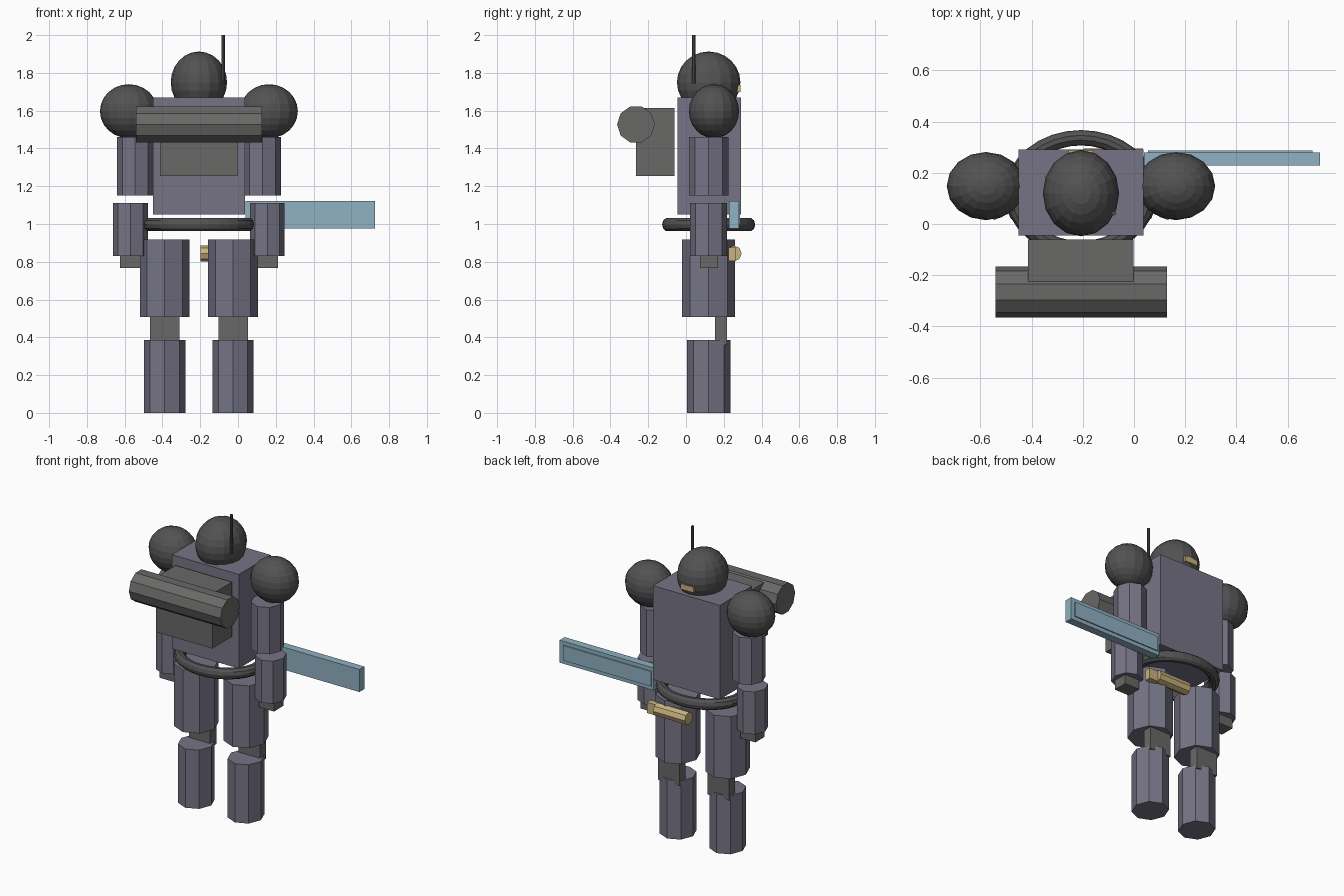
import bpy
import math
from mathutils import Vector

if "Cube" in bpy.data.objects:
    bpy.data.objects.remove(bpy.data.objects["Cube"], do_unlink=True)


def material(name, r, g, b):
    mat = bpy.data.materials.new(name)
    mat.use_nodes = True
    mat.diffuse_color = (r, g, b, 1)
    mat.node_tree.nodes["Principled BSDF"].inputs["Base Color"].default_value = (r, g, b, 1)
    return mat


DARK = material("charcoal", 0.085, 0.085, 0.085)
GRAY = material("iron gray", 0.14, 0.14, 0.137)
ARMOR = material("violet gray", 0.18, 0.175, 0.235)
BLUE = material("pale blue", 0.28, 0.44, 0.54)
GOLD = material("brass", 0.58, 0.45, 0.21)

MID_X, MID_Y = -0.207, 0.12  # body axis


def finish(name, mat, scale=(1, 1, 1)):
    obj = bpy.context.object
    obj.name = name
    obj.scale = scale
    obj.data.materials.append(mat)
    return obj


def box(name, mat, low, high):
    low, high = Vector(low), Vector(high)
    bpy.ops.mesh.primitive_cube_add(size=1, location=(low + high) / 2)
    return finish(name, mat, high - low)


def ball(name, mat, center, radii):
    bpy.ops.mesh.primitive_uv_sphere_add(segments=16, ring_count=12, radius=1, location=center)
    return finish(name, mat, radii)


def post(name, mat, x, y, bottom, top, rx, ry, sides=8):
    bpy.ops.mesh.primitive_cylinder_add(vertices=sides, radius=1, depth=top - bottom,
                                        location=(x, y, (bottom + top) / 2))
    return finish(name, mat, (rx, ry, 1))


def bar(name, mat, x0, x1, y, z, radius, sides):
    bpy.ops.mesh.primitive_cylinder_add(vertices=sides, radius=radius, depth=x1 - x0,
                                        location=((x0 + x1) / 2, y, z),
                                        rotation=(0, math.pi / 2, 0))
    return finish(name, mat)


# Torso, head and belt
box("torso", ARMOR, (-0.45, -0.045, 1.05), (0.037, 0.29, 1.67))
ball("head", DARK, (MID_X, MID_Y, 1.75), (0.149, 0.168, 0.163))
box("visor", GOLD, (-0.255, 0.24, 1.7), (-0.16, 0.288, 1.735))
post("antenna", DARK, -0.078, 0.042, 1.745, 2.0, 0.009, 0.009)
bpy.ops.mesh.primitive_torus_add(major_segments=32, minor_segments=10, major_radius=0.261,
                                 minor_radius=0.036, location=(MID_X, MID_Y, 0.997))
finish("belt_ring", DARK, (1, 0.83, 1))

# Paired limbs
for side, s in (("left", 1), ("right", -1)):
    ball(side + "_shoulder", DARK, (MID_X + s * 0.371, 0.148, 1.597), (0.153, 0.133, 0.143))
    post(side + "_upper_arm", ARMOR, MID_X + s * 0.337, MID_Y, 1.152, 1.46, 0.097, 0.104)
    post(side + "_forearm", ARMOR, MID_X + s * 0.362, MID_Y, 0.83, 1.11, 0.092, 0.098)
    hand_x = MID_X + s * 0.364
    box(side + "_hand", GRAY, (hand_x - 0.054, 0.073, 0.768), (hand_x + 0.054, 0.17, 0.87))
    leg_x = MID_X + s * 0.181
    post(side + "_thigh", ARMOR, leg_x, MID_Y, 0.508, 0.918, 0.132, 0.14)
    box(side + "_knee", GRAY, (leg_x - 0.078, 0.153, 0.36), (leg_x + 0.078, 0.217, 0.54))
    post(side + "_shin", ARMOR, leg_x, MID_Y, 0, 0.387, 0.109, 0.115)

# Pack with a horizontal roll
box("pack", GRAY, (-0.413, -0.265, 1.255), (-0.002, -0.06, 1.615))
bar("pack_roll", GRAY, -0.54, 0.128, -0.265, 1.527, 0.1, 10)

# Blade with a raised panel
box("blade", BLUE, (0.04, 0.228, 0.975), (0.725, 0.28, 1.123))
box("blade_panel", BLUE, (0.054, 0.275, 1.0), (0.697, 0.287, 1.098))

# Sidearm
bar("sidearm_barrel", GOLD, -0.198, 0.035, 0.253, 0.844, 0.042, 8)
box("sidearm_grip", GOLD, (0.03, 0.225, 0.805), (0.1, 0.265, 0.875))
